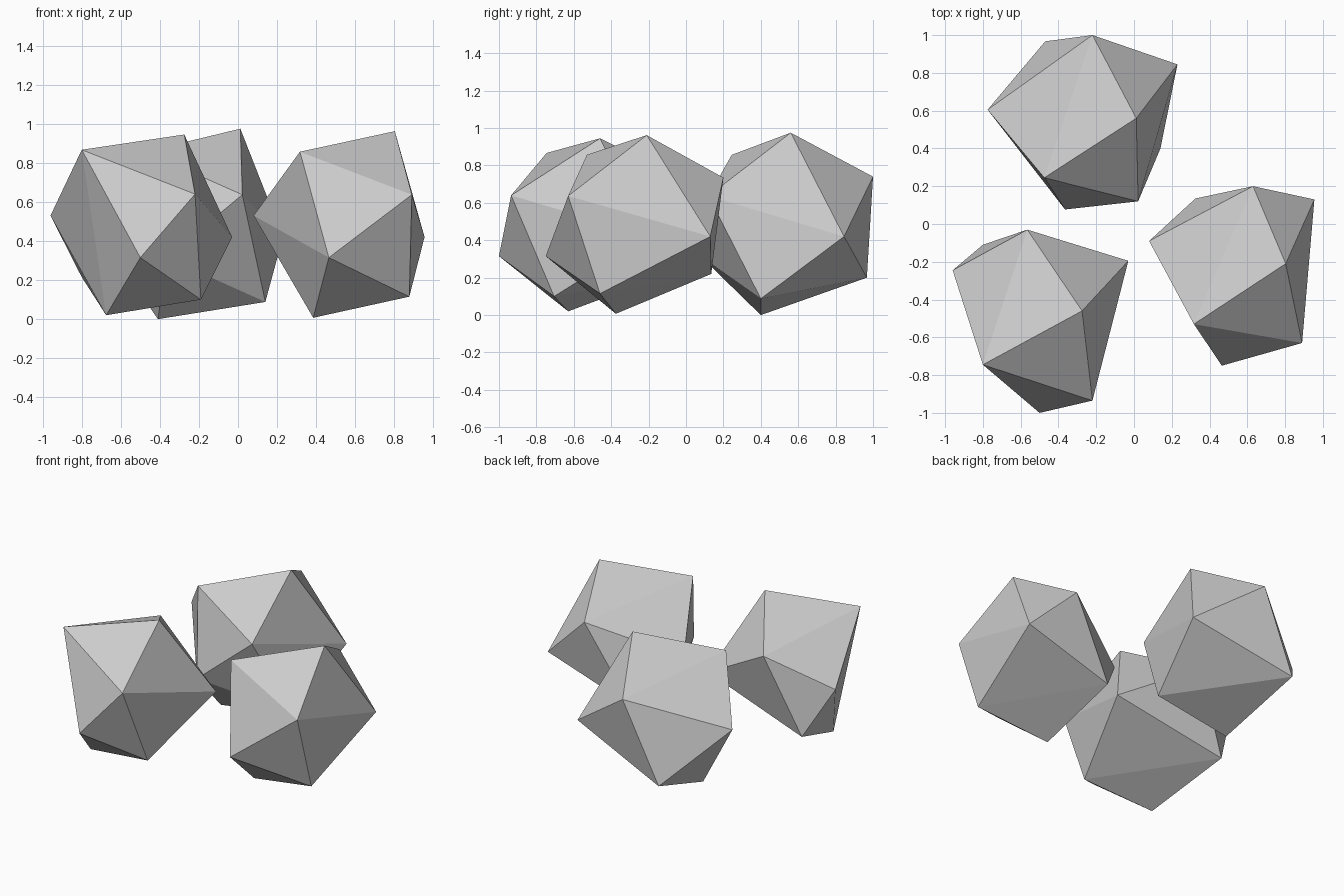
import bpy, bmesh

# Each boulder is the convex hull of ten points spiralling down from top to bottom
ROCKS = {
    "front_left_boulder": [
        (-.275, -.46, .945), (-.80, -.745, .867), (-.565, -.03, .735), (-.22, -.935, .64),
        (-.96, -.245, .53), (-.03, -.195, .42), (-.50, -1.0, .315), (-.80, -.11, .215),
        (-.19, -.705, .10), (-.675, -.63, .02)],
    "right_boulder": [
        (.803, -.21, .962), (.317, -.53, .857), (.63, .20, .735), (.89, -.63, .637),
        (.08, -.09, .53), (.955, .13, .42), (.465, -.75, .315), (.325, .135, .22),
        (.877, -.46, .115), (.385, -.375, .007)],
    "back_boulder": [
        (.012, .56, .975), (-.475, .245, .857), (-.22, 1.0, .74), (.022, .12, .637),
        (-.775, .605, .53), (.23, .845, .42), (-.365, .077, .315), (-.47, .967, .20),
        (.14, .40, .088), (-.41, .40, 0.0)],
}


def boulder(name, points):
    bm = bmesh.new()
    for p in points:
        bm.verts.new(p)
    bmesh.ops.convex_hull(bm, input=bm.verts[:])
    bmesh.ops.recalc_face_normals(bm, faces=bm.faces[:])
    mesh = bpy.data.meshes.new(name)
    bm.to_mesh(mesh)
    bm.free()
    bpy.context.collection.objects.link(bpy.data.objects.new(name, mesh))


for name, points in ROCKS.items():
    boulder(name, points)
